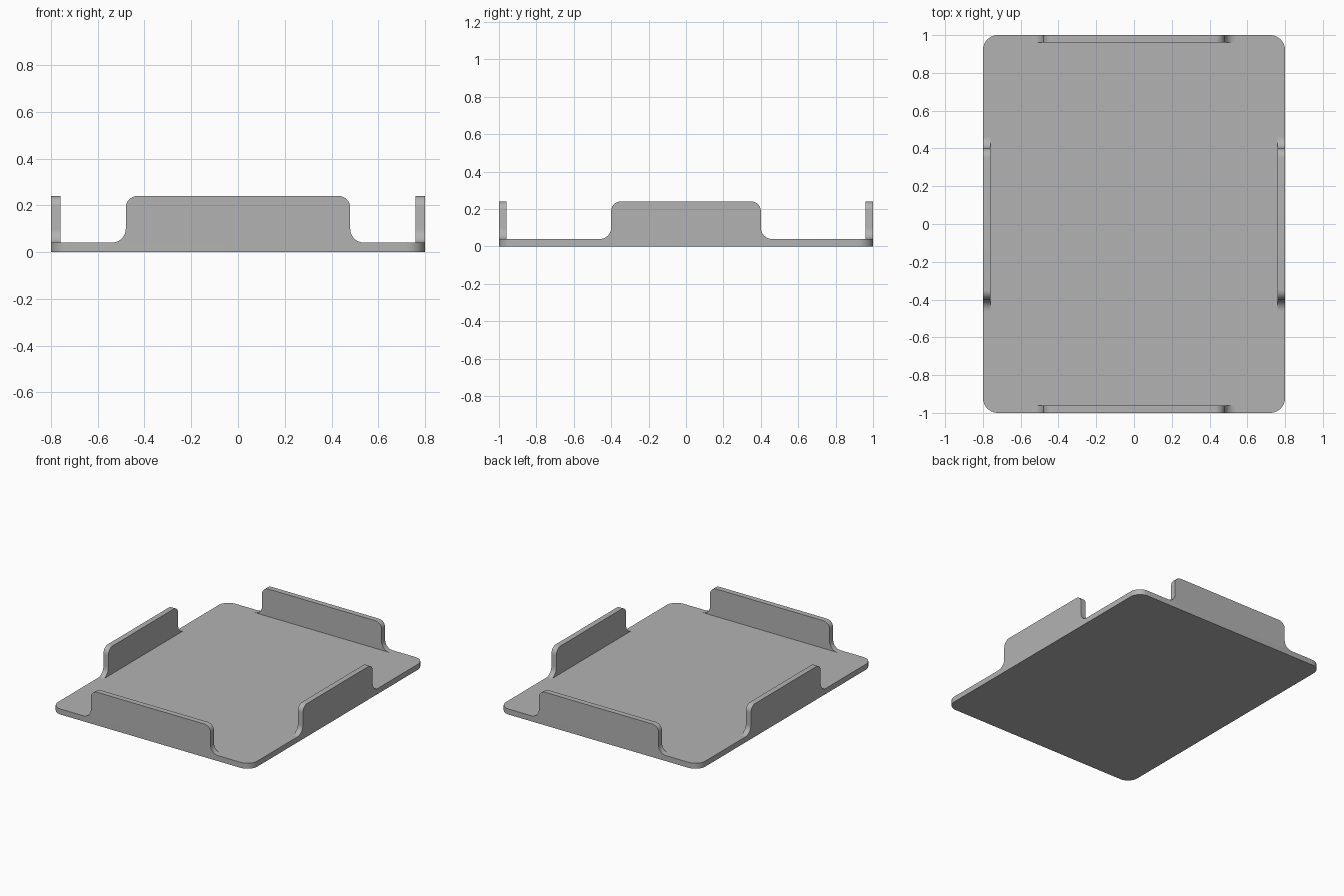
import bpy
import bmesh
from math import sin, cos, pi, radians
from mathutils import Matrix, Vector

if "Cube" in bpy.data.objects:
    bpy.data.objects.remove(bpy.data.objects["Cube"], do_unlink=True)

HALF_X, HALF_Y = 0.8, 1.0
THICK, TOP = 0.04, 0.24
STEPS = 10

grey = bpy.data.materials.new("plain grey")
grey.use_nodes = True
colour = (0.45, 0.45, 0.45, 1)
grey.diffuse_color = colour
grey.node_tree.nodes["Principled BSDF"].inputs["Base Color"].default_value = colour


def arc(cx, cy, r, start, end):
    """Points on a circular arc, angles in degrees."""
    angles = [radians(start + (end - start) * i / STEPS) for i in range(STEPS + 1)]
    return [(cx + r * cos(a), cy + r * sin(a)) for a in angles]


def extruded(name, outline, depth, matrix):
    """Prism from a flat outline, extruded along its local z."""
    bm = bmesh.new()
    face = bm.faces.new([bm.verts.new((x, y, 0)) for x, y in outline])
    out = bmesh.ops.extrude_face_region(bm, geom=[face])
    moved = [v for v in out["geom"] if isinstance(v, bmesh.types.BMVert)]
    bmesh.ops.translate(bm, verts=moved, vec=(0, 0, depth))
    bm.transform(matrix)
    bmesh.ops.recalc_face_normals(bm, faces=bm.faces)
    mesh = bpy.data.meshes.new(name)
    bm.to_mesh(mesh)
    bm.free()
    mesh.materials.append(grey)
    obj = bpy.data.objects.new(name, mesh)
    bpy.context.collection.objects.link(obj)
    return obj


# Rounded base plate
R = 0.08
x, y = HALF_X - R, HALF_Y - R
plate = (arc(x, y, R, 0, 90) + arc(-x, y, R, 90, 180)
         + arc(-x, -y, R, 180, 270) + arc(x, -y, R, 270, 360))
tray = extruded("tray", plate, THICK, Matrix())


def wall(name, half, distance, turn):
    """Upright lip with rounded top corners and flared feet."""
    r, foot = 0.05, 0.06
    right = (arc(half + foot, THICK + foot, foot, 270, 180)
             + arc(half - r, TOP - r, r, 0, 90))
    left = [(-px, pz) for px, pz in reversed(right)]
    place = (Matrix.Rotation(radians(turn), 4, 'Z')
             @ Matrix.Translation(Vector((0, -distance + THICK, 0)))
             @ Matrix.Rotation(pi / 2, 4, 'X'))
    return extruded(name, right + left, THICK, place)


# Four lips, merged into the plate
lips = [wall("front_lip", 0.48, HALF_Y, 0), wall("left_lip", 0.4, HALF_X, 90),
        wall("back_lip", 0.48, HALF_Y, 180), wall("right_lip", 0.4, HALF_X, 270)]
bpy.context.view_layer.objects.active = tray
for lip in lips:
    union = tray.modifiers.new(lip.name, 'BOOLEAN')
    union.operation, union.solver, union.object = 'UNION', 'EXACT', lip
    bpy.ops.object.modifier_apply(modifier=union.name)
    bpy.data.objects.remove(lip, do_unlink=True)

# Clean flat faces and smooth the rounded corners
bm = bmesh.new()
bm.from_mesh(tray.data)
bmesh.ops.remove_doubles(bm, verts=bm.verts, dist=0.0001)
bmesh.ops.dissolve_limit(bm, angle_limit=radians(0.5), verts=bm.verts, edges=bm.edges)
bm.to_mesh(tray.data)
bm.free()
bpy.ops.object.select_all(action='DESELECT')
tray.select_set(True)
bpy.ops.object.shade_smooth_by_angle(angle=radians(30))
